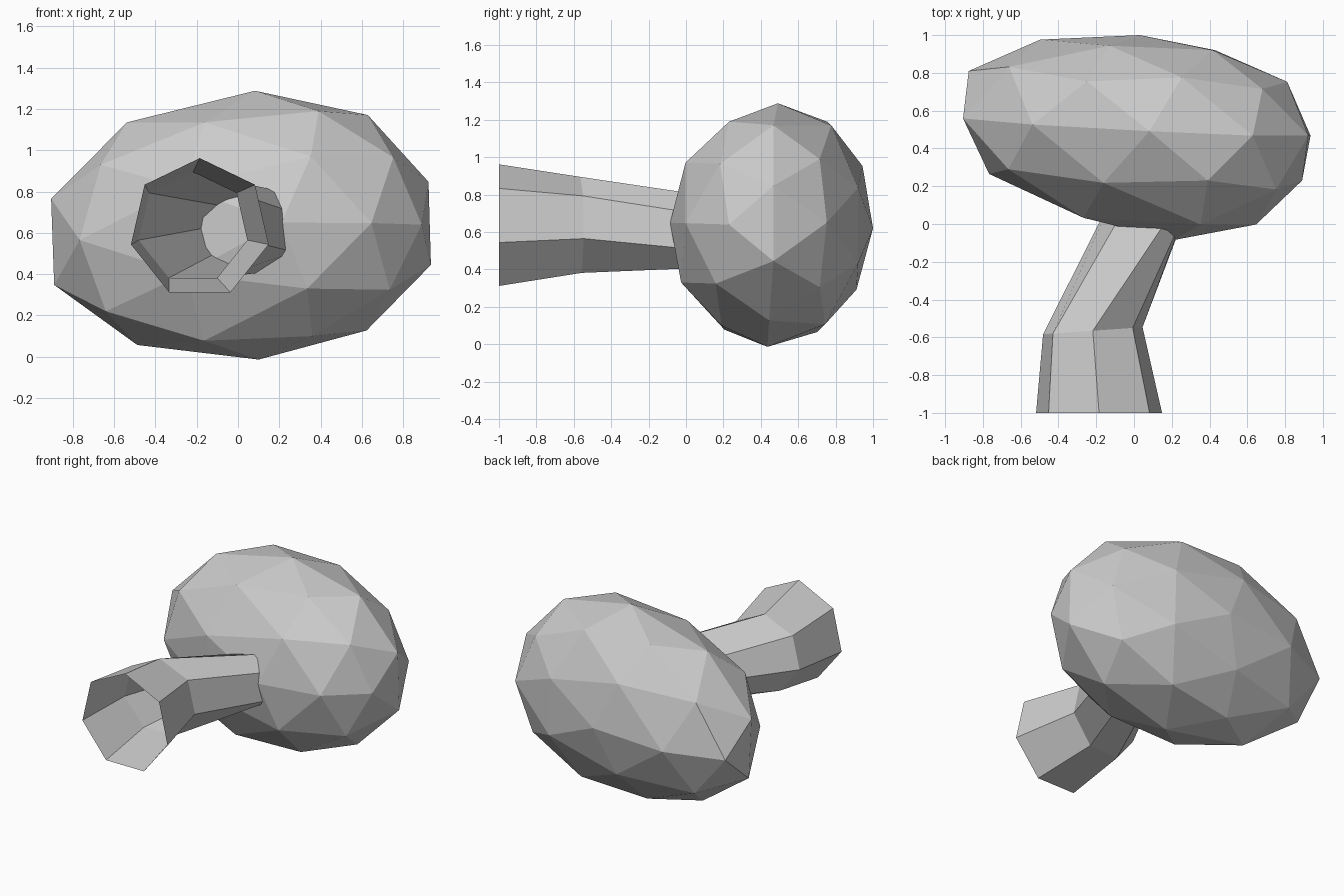
import bpy, bmesh, math
from mathutils import Vector

cube = bpy.data.objects.get("Cube")
if cube:
    bpy.data.objects.remove(cube)

grey = bpy.data.materials.new("plain grey")
grey.use_nodes = True
colour = (0.6, 0.6, 0.6, 1)
grey.diffuse_color = colour
grey.node_tree.nodes["Principled BSDF"].inputs["Base Color"].default_value = colour


def add_object(name, bm):
    bmesh.ops.recalc_face_normals(bm, faces=bm.faces)
    mesh = bpy.data.meshes.new(name)
    bm.to_mesh(mesh)
    bm.free()
    mesh.materials.append(grey)
    obj = bpy.data.objects.new(name, mesh)
    bpy.context.collection.objects.link(obj)
    return obj


# Foliage: a stretched, uneven icosahedron, subdivided once and rounded out
def build_foliage():
    centre = Vector((0, 0.5, 0.63))
    corners = [Vector(c) for c in (
        (0.89, 0.23, 0.64), (0.21, -0.085, 0.65), (0.68, 0.715, 0.99),
        (0.70, 0.715, 0.305), (0.39, 0.23, 1.19), (0.36, 0.19, 0.10),
        (-0.875, 0.81, 0.56), (0.03, 1.0, 0.62), (-0.64, 0.31, 0.22),
        (-0.665, 0.29, 0.93), (-0.19, 0.70, 0.065), (-0.25, 0.755, 1.19),
    )]
    bm = bmesh.new()
    for c in corners:
        bm.verts.new(c)
    bmesh.ops.convex_hull(bm, input=bm.verts[:])
    bmesh.ops.subdivide_edges(bm, edges=bm.edges[:], cuts=1, use_grid_fill=True)
    bulge = 1 / math.cos(math.atan(2) / 2)
    for v in bm.verts:
        if min((v.co - c).length for c in corners) > 0.01:
            v.co = centre + (v.co - centre) * bulge
    return add_object("foliage", bm)


# Trunk: an open seven-sided tube that bends and narrows into the foliage
def ring(x, y, z, radius, slant=0):
    points = []
    for i in range(7):
        a = math.pi / 2 + i * math.tau / 7
        dx = radius * math.cos(a)
        points.append(Vector((x + dx, y + slant * dx, z + radius * math.sin(a))))
    return points


def build_trunk():
    base = ring(-0.185, -1, 0.62, 0.342)
    bend = ring(-0.218, -0.565, 0.625, 0.27, 0.07)
    outline = [(0.12, 0.82), (-0.10, 0.735), (-0.18, 0.62), (-0.13, 0.49),
               (0.07, 0.403), (0.22, 0.52), (0.205, 0.72)]
    joint = [Vector((x, -0.03 - 0.25 * x, z)) for x, z in outline]
    tip = [b.lerp(j, 1.3) for b, j in zip(bend, joint)]
    bm = bmesh.new()
    rows = [[bm.verts.new(p) for p in row] for row in (base, bend, tip)]
    for low, high in zip(rows, rows[1:]):
        for i in range(7):
            k = (i + 1) % 7
            bm.faces.new((low[i], low[k], high[k], high[i]))
    return add_object("trunk", bm)


build_foliage()
build_trunk()
